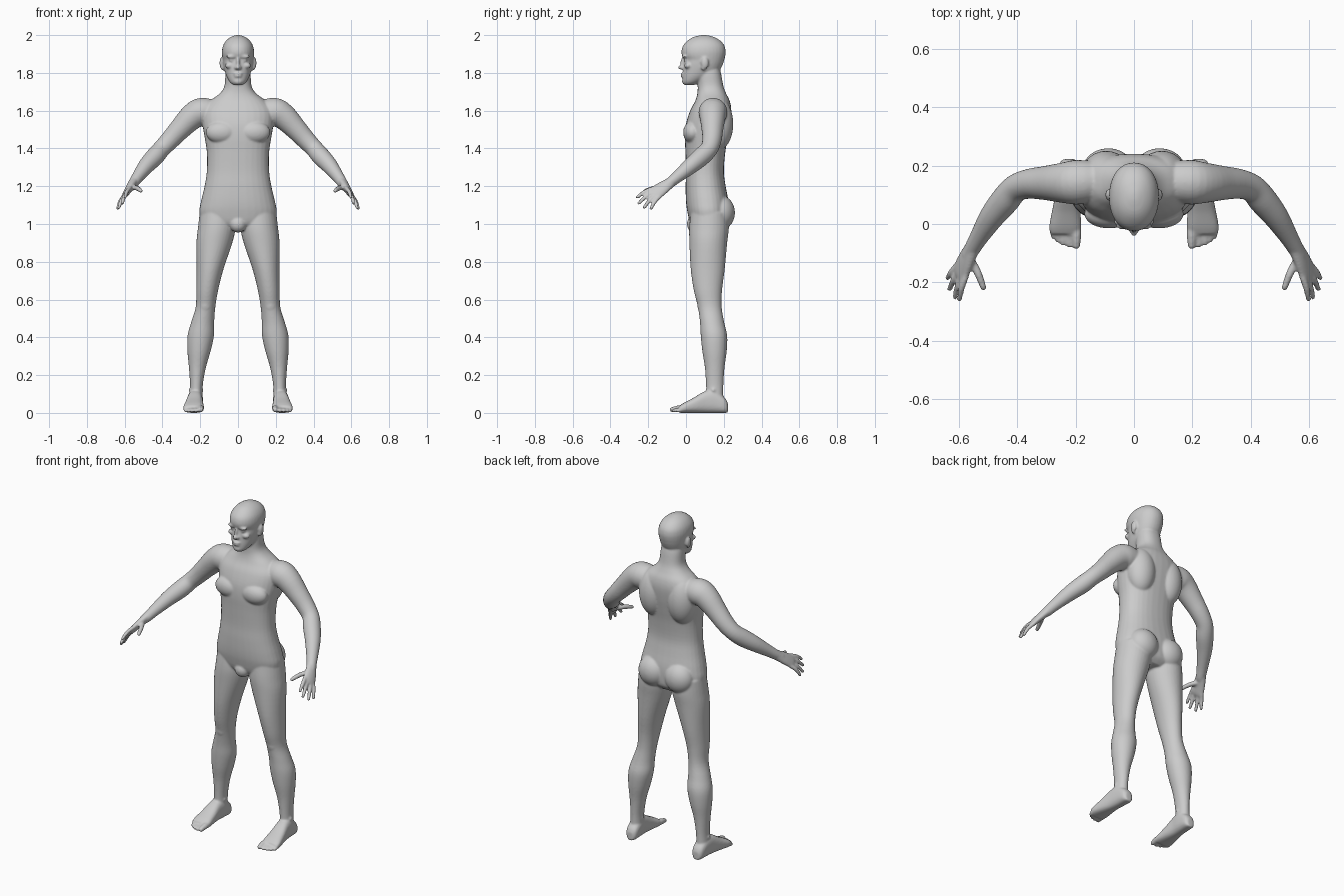
import bpy, bmesh, math
from mathutils import Vector, Matrix

bm = bmesh.new()
X, Y, Z = Vector((1, 0, 0)), Vector((0, 1, 0)), Vector((0, 0, 1))


def spline(pts, steps=4):
    """Catmull-Rom resampling of rows of numbers."""
    out = []
    for i in range(len(pts) - 1):
        a, b, c, d = (pts[max(i - 1, 0)], pts[i], pts[i + 1], pts[min(i + 2, len(pts) - 1)])
        for k in range(steps):
            t = k / steps
            out.append([0.5 * (2 * q + (r - p) * t + (2 * p - 5 * q + 4 * r - s) * t * t
                               + (3 * q - p - 3 * r + s) * t ** 3)
                        for p, q, r, s in zip(a, b, c, d)])
    return out + [list(pts[-1])]


def tube(pts, side=X, axis=None, power=2.0, n=32):
    """Loft rings (x, y, z, radius along side, other radius)."""
    rows = spline(pts)
    rings = []
    for i, row in enumerate(rows):
        lo, hi = rows[max(i - 1, 0)], rows[min(i + 1, len(rows) - 1)]
        t = axis or (Vector(hi[:3]) - Vector(lo[:3])).normalized()
        u = (side - t * side.dot(t)).normalized()
        v = t.cross(u)
        ring = []
        for k in range(n):
            c, s = math.cos(2 * math.pi * k / n), math.sin(2 * math.pi * k / n)
            c = math.copysign(abs(c) ** (2 / power), c)
            s = math.copysign(abs(s) ** (2 / power), s)
            ring.append(bm.verts.new(Vector(row[:3]) + u * c * max(row[3], .003)
                                     + v * s * max(row[4], .003)))
        rings.append(ring)
    for a, b in zip(rings, rings[1:]):
        for k in range(n):
            bm.faces.new((a[k], a[(k + 1) % n], b[(k + 1) % n], b[k]))
    bm.faces.new(rings[0][::-1])
    bm.faces.new(rings[-1])


def blob(centre, radii):
    m = Matrix.Translation(centre) @ Matrix.Diagonal((*radii, 1))
    bmesh.ops.create_icosphere(bm, subdivisions=4, radius=1, matrix=m)


def stack(rows, power):
    """Horizontal sections: (z, half width, front y, back y)."""
    tube([(0, (f + b) / 2, z, w, (b - f) / 2) for z, w, f, b in rows], X, Z, power)


def digit(a, mid, b, r):
    """Finger or toe with a rounded tip."""
    tube([(*a, r, r), (*mid, r, r), (*b, r * .8, r * .8)], Vector((.46, .59, -.66)), n=16)
    blob(b, (r * .8,) * 3)


# torso and neck
stack([(.965, .10, .06, .19), (1.0, .185, .025, .222), (1.06, .205, .008, .228),
       (1.12, .196, .0, .225), (1.2, .177, -.002, .21), (1.28, .165, .0, .2),
       (1.38, .165, -.003, .208), (1.46, .177, -.006, .222), (1.53, .188, .0, .234),
       (1.6, .188, .022, .24), (1.65, .15, .048, .232), (1.69, .098, .06, .213),
       (1.73, .072, .062, .198), (1.8, .066, .06, .185), (1.85, .055, .075, .17)], 2.3)
blob((.085, .035, 1.485), (.085, .05, .06))      # chest muscle
blob((.095, .17, 1.53), (.085, .08, .14))        # shoulder blade
blob((.088, .185, 1.06), (.088, .074, .09))      # buttock
blob((0, .045, 1.0), (.045, .04, .045))          # groin

# head
stack([(1.735, .022, -.008, .04), (1.75, .042, -.017, .075), (1.78, .06, -.018, .13),
       (1.815, .072, -.016, .178), (1.845, .078, -.014, .195), (1.87, .081, -.01, .203),
       (1.89, .084, -.021, .208), (1.915, .085, -.024, .21), (1.945, .079, -.015, .203),
       (1.972, .062, .01, .18), (1.99, .038, .04, .148), (2.0, .012, .08, .11)], 2.15)
blob((0, -.026, 1.829), (.012, .017, .012))      # nose tip
blob((.011, -.018, 1.827), (.009, .012, .009))   # nostril
blob((0, -.017, 1.85), (.009, .013, .033))       # nose bridge
blob((0, -.016, 1.795), (.025, .013, .006))      # upper lip
blob((0, -.015, 1.782), (.021, .013, .007))      # lower lip
blob((0, -.006, 1.755), (.024, .016, .016))      # chin
blob((.033, -.006, 1.886), (.03, .014, .009))    # brow
blob((.034, .002, 1.866), (.015, .013, .01))     # eye
blob((.045, .01, 1.838), (.024, .02, .016))      # cheek
blob((.085, .1, 1.852), (.013, .02, .032))       # ear
blob((.082, .092, 1.83), (.01, .012, .018))      # ear lobe

# arm
tube([(x, y, z, r, r) for x, y, z, r in (
    (.11, .148, 1.585, .065), (.19, .143, 1.592, .076), (.242, .141, 1.568, .069),
    (.305, .14, 1.505, .058), (.36, .137, 1.445, .051), (.405, .122, 1.398, .047),
    (.44, .082, 1.357, .049), (.485, .026, 1.309, .043), (.53, -.045, 1.25, .032),
    (.555, -.088, 1.215, .027), (.57, -.11, 1.2, .022))], Y)

# hand
across = Vector((.46, .59, -.66))
tube([(.553, -.082, 1.22, .029, .024), (.575, -.125, 1.19, .038, .02),
      (.592, -.163, 1.163, .042, .016), (.6, -.178, 1.152, .036, .011)], across)
for k, tip in zip((-.032, -.011, .01, .031), ((.597, -.257, 1.142), (.612, -.25, 1.11),
                                             (.63, -.222, 1.087), (.637, -.185, 1.083))):
    base = Vector((.588, -.155, 1.168)) + across * k
    tip = Vector(tip)
    digit(base, base.lerp(tip, .5) + Vector((.004, -.003, .005)), tip, .0112)
digit((.562, -.115, 1.192), (.535, -.165, 1.19), (.515, -.217, 1.176), .0135)

# leg
tube([(.105, .125, 1.06, .098, .1), (.112, .122, .98, .1, .105), (.125, .118, .9, .095, .1),
      (.148, .115, .76, .071, .09), (.163, .116, .65, .058, .075), (.172, .126, .56, .052, .063),
      (.187, .138, .48, .061, .064), (.197, .148, .41, .07, .07), (.206, .151, .33, .062, .065),
      (.215, .152, .24, .045, .052), (.22, .152, .15, .034, .046), (.222, .152, .08, .034, .045),
      (.222, .152, .04, .03, .045)], X, Z)
blob((.172, .09, .57), (.034, .03, .042))        # kneecap
blob((.222, .145, .12), (.04, .022, .02))        # ankle bones

# foot
tube([(x, y, h / 2, w, h / 2) for y, x, w, h in (
    (.222, .222, .018, .05), (.205, .222, .034, .08), (.15, .224, .039, .12),
    (.1, .228, .041, .115), (.04, .232, .049, .08), (-.01, .235, .055, .054),
    (-.035, .236, .05, .038))], X, Y, 2.6)
for x, y, r in ((.197, -.073, .017), (.222, -.072, .012), (.243, -.066, .0115),
                (.261, -.056, .011), (.277, -.043, .0105)):
    digit((x, 0, r + .01), (x, y * .55, r + .006), (x, y, r), r)

# mirror, fuse into one skin and soften
mesh = bpy.data.meshes.new("body")
bmesh.ops.recalc_face_normals(bm, faces=bm.faces)
bm.to_mesh(mesh)
bm.free()
body = bpy.data.objects.new("body", mesh)
bpy.context.collection.objects.link(body)
bpy.context.view_layer.objects.active = body
body.select_set(True)
mirror = body.modifiers.new("mirror", 'MIRROR')
mirror.use_mirror_merge = False
fuse = body.modifiers.new("fuse", 'REMESH')
fuse.mode = 'VOXEL'
fuse.voxel_size = .0055
soften = body.modifiers.new("soften", 'SMOOTH')
soften.factor = .5
soften.iterations = 6
for name in ("mirror", "fuse", "soften"):
    bpy.ops.object.modifier_apply(modifier=name)
bpy.ops.object.shade_smooth()
